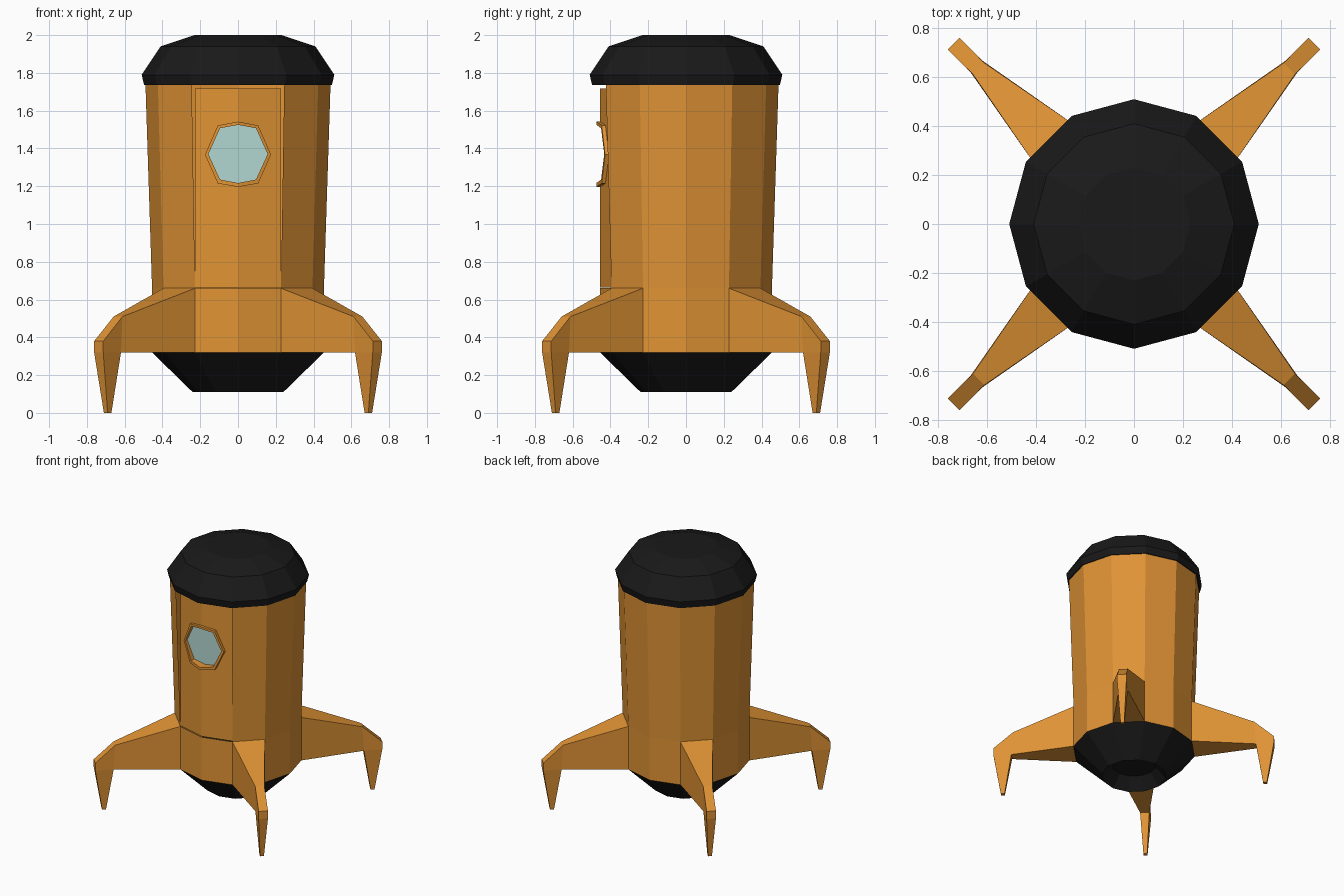
import bpy, bmesh
from math import sin, cos, pi

if "Cube" in bpy.data.objects:
    bpy.data.objects.remove(bpy.data.objects["Cube"])


def material(name, rgb):
    m = bpy.data.materials.new(name)
    m.diffuse_color = (*rgb, 1)
    m.use_nodes = True
    m.node_tree.nodes["Principled BSDF"].inputs["Base Color"].default_value = m.diffuse_color
    return m


ORANGE = material("orange_paint", (0.74, 0.29, 0.035))
BLACK = material("black_paint", (0.010, 0.010, 0.010))
GLASS = material("pale_glass", (0.45, 0.68, 0.64))


def make(name, verts, faces, mat, fix_normals=True):
    me = bpy.data.meshes.new(name)
    me.from_pydata(verts, [], faces)
    if fix_normals:
        bm = bmesh.new()
        bm.from_mesh(me)
        bmesh.ops.recalc_face_normals(bm, faces=bm.faces)
        bm.to_mesh(me)
        bm.free()
    me.materials.append(mat)
    ob = bpy.data.objects.new(name, me)
    bpy.context.collection.objects.link(ob)
    return ob


def lathe(name, profile, mat, n=12, skip=(), close_start=False, close_end=False):
    """Turn (radius, z) points, listed bottom to top, around z."""
    verts = [(r * cos(2 * pi * i / n), r * sin(2 * pi * i / n), z)
             for r, z in profile for i in range(n)]
    faces = []
    for k in range(len(profile) - 1):
        for i in range(n):
            if (k, i) not in skip:
                j = (i + 1) % n
                faces.append((k * n + i, k * n + j, (k + 1) * n + j, (k + 1) * n + i))
    if close_start:
        faces.append(tuple(reversed(range(n))))
    if close_end:
        s = (len(profile) - 1) * n
        faces.append(tuple(range(s, s + n)))
    return make(name, verts, faces, mat, False)


# Body shell, with a two-facet doorway at the front
R = 0.455
lathe("body", [(R, 0.32), (R, 0.66), (0.49, 1.74)], ORANGE, skip={(1, 8), (1, 9)})

# Domed cap and tapered underside with a nozzle recess
lathe("cap", [(0.485, 1.735), (0.497, 1.735), (0.51, 1.79), (0.41, 1.94), (0.23, 2.0)],
      BLACK, close_start=True, close_end=True)
lathe("underside", [(0.16, 0.2), (0.24, 0.11), (R, 0.32)], BLACK, close_start=True)


# Door panel: half outline around the porthole, mirrored
def door_y(x):
    return -R + 0.268 * abs(x)


W = 0.2265
hole = [(0, 1.525), (0.095, 1.507), (0.157, 1.37), (0.095, 1.235), (0, 1.217)]
outer = [(0, 1.542), (0.107, 1.522), (0.175, 1.367), (0.107, 1.215), (0, 1.196)]
outline = [(0, 0.665), (W, 0.665), (W, 1.718), (0, 1.718)] + hole
door = make("door", [(x, door_y(x), z) for x, z in outline],
            [tuple(range(len(outline)))], ORANGE, False)
door.modifiers.new("mirror", 'MIRROR')


# Porthole frame and glass
def full(half):
    return half + [(-x, z) for x, z in reversed(half[1:-1])]


fo, fi = full(outer), full(hole)
rings = [[(x, door_y(x), z) for x, z in fo],
         [(x, door_y(x) - 0.02, z) for x, z in fo],
         [(x, door_y(x) - 0.02, z) for x, z in fi],
         [(x, -0.41, z) for x, z in fi]]
faces = [(k * 8 + i, k * 8 + (i + 1) % 8, (k + 1) * 8 + (i + 1) % 8, (k + 1) * 8 + i)
         for k in range(3) for i in range(8)]
make("porthole_frame", sum(rings, []), [f[::-1] for f in faces], ORANGE, False)
make("porthole_glass", rings[3], [tuple(reversed(range(8)))], GLASS, False)

# Four diagonal legs: (distance out, height, half width)
leg = [(0.4395, 0.66, 0.118), (0.898, 0.51, 0.033), (1.043, 0.38, 0.034), (1.043, 0.32, 0.034),
       (0.99, 0, 0.014), (0.962, 0, 0.014), (0.91, 0.32, 0.034), (0.4395, 0.32, 0.118)]
verts = [(d, s * w, z) for s in (1, -1) for d, z, w in leg]
sides = [(0, 1, 6, 7), (1, 2, 3, 6), (3, 4, 5, 6)]
faces = sides + [tuple(8 + v for v in reversed(f)) for f in sides]
faces += [(i, i + 8, i + 9, i + 1) for i in range(7)]
for name, k in (("back_right", 1), ("back_left", 3), ("front_left", 5), ("front_right", 7)):
    ob = make(name + "_leg", verts, faces + [(7, 15, 8, 0)], ORANGE)
    ob.rotation_euler.z = k * pi / 4
